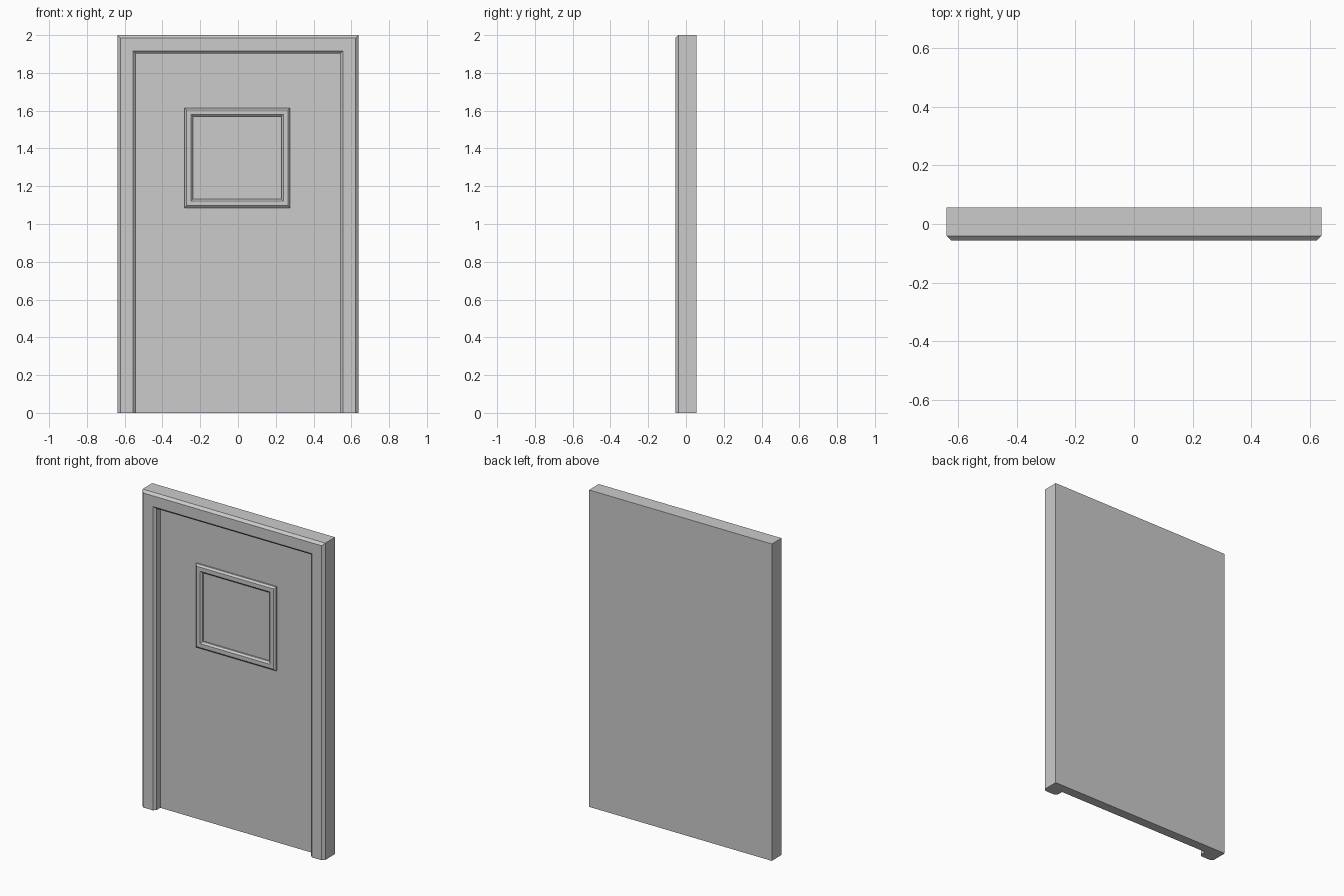
import bpy, bmesh

if "Cube" in bpy.data.objects:
    bpy.data.objects.remove(bpy.data.objects["Cube"])


def finish(name, bm):
    bmesh.ops.recalc_face_normals(bm, faces=bm.faces)
    mesh = bpy.data.meshes.new(name)
    bm.to_mesh(mesh)
    bm.free()
    obj = bpy.data.objects.new(name, mesh)
    bpy.context.collection.objects.link(obj)
    return obj


def mitred_frame(name, profile, rect, closed):
    """Sweep a profile of (inset, y) around rect = (x0, x1, z0, z1).
    An open frame is an upside-down U whose legs end flat on z0."""
    x0, x1, z0, z1 = rect
    bm = bmesh.new()
    rows = []
    for d, y in profile:
        zb = z0 + d if closed else z0
        corners = [(x0 + d, zb), (x0 + d, z1 - d), (x1 - d, z1 - d), (x1 - d, zb)]
        rows.append([bm.verts.new((x, y, z)) for x, z in corners])
    for a, b in zip(rows, rows[1:]):
        for i in range(4 if closed else 3):
            j = (i + 1) % 4
            bm.faces.new((a[i], a[j], b[j], b[i]))
    if not closed:
        # back strip and feet of the legs
        a, b = rows[-1], rows[0]
        for i in range(3):
            if profile[-1][1] != profile[0][1]:
                break
            bm.faces.new((a[i], a[i + 1], b[i + 1], b[i]))
        for i in (0, 3):
            bm.faces.new([r[i] for r in rows])
    return finish(name, bm)


BACK, FRONT, PANEL = 0.056, -0.056, -0.004
HALF, TOP, INSET, CH = 0.638, 2.0, 0.098, 0.015

# Door surround: chamfered on both front edges, flat back
mitred_frame("door_frame",
             [(0, BACK), (0, FRONT + CH), (CH, FRONT), (INSET - CH, FRONT),
              (INSET, FRONT + CH), (INSET, PANEL), (INSET, BACK)],
             (-HALF, HALF, 0, TOP), closed=False)

# Door panel: fills the opening, flush with the back of the surround
bm = bmesh.new()
bmesh.ops.create_cube(bm, size=1)
for v in bm.verts:
    v.co.x *= 2 * (HALF - INSET)
    v.co.y = BACK if v.co.y > 0 else PANEL
    v.co.z = (TOP - INSET) if v.co.z > 0 else 0
finish("door_panel", bm)

# Window moulding: raised chamfered rectangle on the panel
mitred_frame("window_frame",
             [(0, PANEL), (0, -0.014), (0.011, -0.024), (0.036, -0.024),
              (0.047, -0.014), (0.047, PANEL)],
             (-0.284, 0.276, 1.086, 1.615), closed=True)
